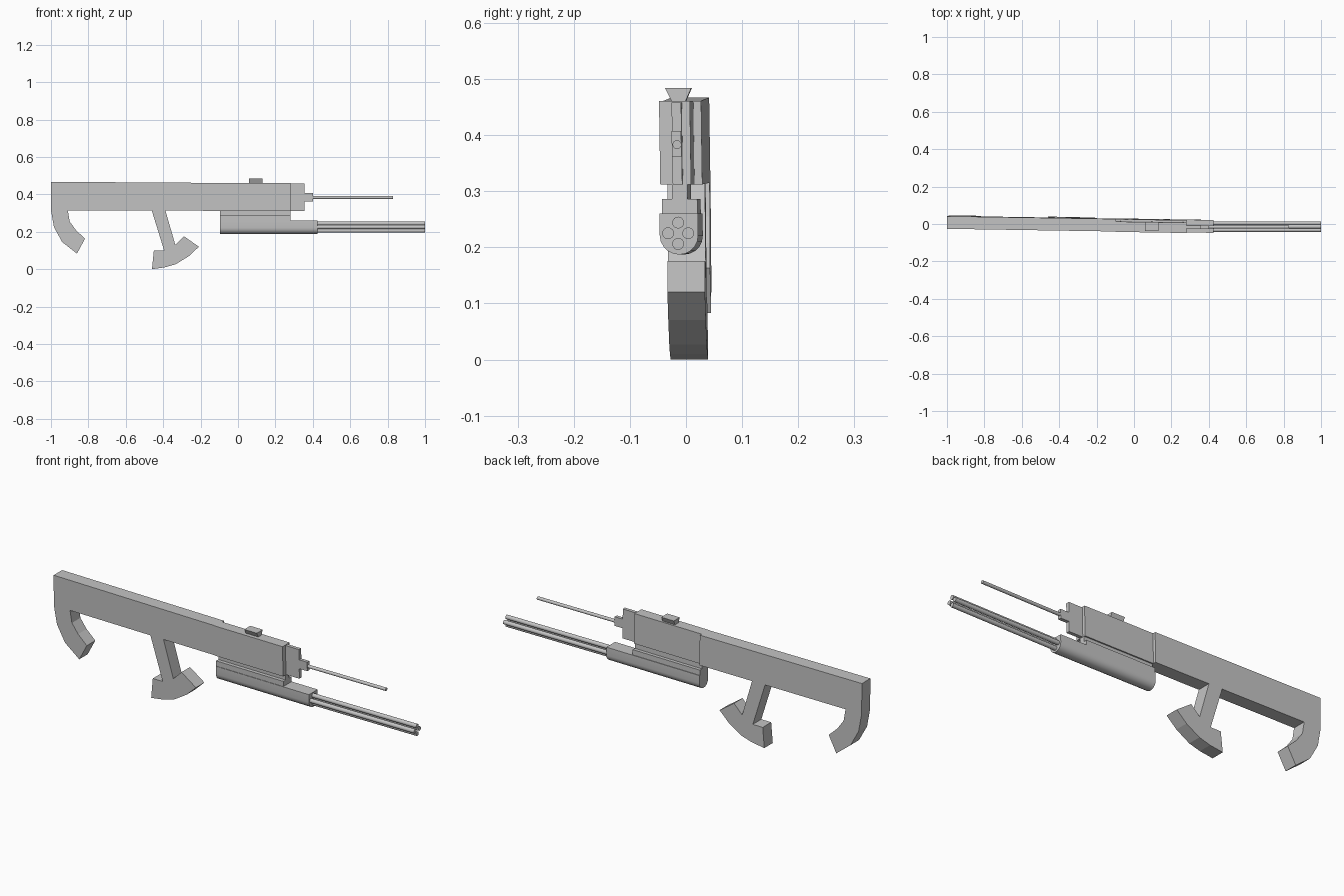
import bpy
import bmesh
import math
from mathutils import Matrix, Vector

cube = bpy.data.objects.get("Cube")
if cube:
    bpy.data.objects.remove(cube, do_unlink=True)

grey = bpy.data.materials.new("plain grey")
grey.use_nodes = True
colour = (0.55, 0.55, 0.55, 1)
grey.diffuse_color = colour
grey.node_tree.nodes["Principled BSDF"].inputs["Base Color"].default_value = colour

# Slight yaw and roll shared by the body parts
PIVOT_Z = 0.385
LEAN = Matrix.Identity(4)
LEAN[1][0] = -0.016
LEAN[1][2] = -0.015
LEAN[1][3] = 0.015 * PIVOT_Z


def finish(bm, name):
    bmesh.ops.recalc_face_normals(bm, faces=bm.faces)
    mesh = bpy.data.meshes.new(name)
    bm.to_mesh(mesh)
    bm.free()
    mesh.materials.append(grey)
    obj = bpy.data.objects.new(name, mesh)
    bpy.context.collection.objects.link(obj)
    return obj


def prism(name, points, start, end, axis="y"):
    """Extrude an (x, z) profile along y, or a (y, z) profile along x."""
    bm = bmesh.new()
    if axis == "y":
        coords = [Vector((a, start, b)) for a, b in points]
        step = Vector((0, end - start, 0))
    else:
        coords = [Vector((start, a, b)) for a, b in points]
        step = Vector((end - start, 0, 0))
    face = bm.faces.new([bm.verts.new(c) for c in coords])
    extruded = bmesh.ops.extrude_face_region(bm, geom=[face], use_keep_orig=True)
    moved = [g for g in extruded["geom"] if isinstance(g, bmesh.types.BMVert)]
    bmesh.ops.translate(bm, verts=moved, vec=step)
    bm.transform(LEAN)
    return finish(bm, name)


def block(name, x0, x1, y0, y1, z0, z1):
    return prism(name, [(x0, z0), (x1, z0), (x1, z1), (x0, z1)], y0, y1)


def rod(name, x0, x1, y, z, radius):
    bm = bmesh.new()
    place = Matrix.Translation(((x0 + x1) / 2, y, z)) @ Matrix.Rotation(math.pi / 2, 4, "Y")
    bmesh.ops.create_cone(bm, cap_ends=True, segments=16, radius1=radius,
                          radius2=radius, depth=x1 - x0, matrix=place)
    smooth(finish(bm, name))


def smooth(obj):
    bpy.ops.object.select_all(action="DESELECT")
    obj.select_set(True)
    bpy.context.view_layer.objects.active = obj
    bpy.ops.object.shade_smooth_by_angle(angle=math.radians(35))


# Stock with its curved rear hook
prism("stock", [
    (-1, 0.467), (-1, 0.315), (-0.984, 0.225), (-0.94, 0.145), (-0.861, 0.083),
    (-0.818, 0.163), (-0.866, 0.208), (-0.9, 0.255), (-0.91, 0.315),
    (-0.095, 0.312), (-0.095, 0.461)], -0.0405, 0.0265)

# Slanted stem with an anchor-shaped foot
prism("grip", [
    (-0.463, 0.32), (-0.39, 0.32), (-0.335, 0.13), (-0.289, 0.176), (-0.209, 0.12),
    (-0.262, 0.07), (-0.332, 0.027), (-0.39, 0.01), (-0.46, 0),
    (-0.45, 0.1), (-0.395, 0.1)], -0.0405, 0.0265)

# Receiver and stepped muzzle
block("receiver", -0.1, 0.28, -0.0425, 0.0125, 0.312, 0.461)
block("muzzle_plate", 0.275, 0.355, -0.019, -0.002, 0.312, 0.458)
block("muzzle_collar", 0.35, 0.4, -0.019, -0.002, 0.362, 0.407)
rod("upper_barrel", 0.39, 0.83, -0.016, 0.383, 0.008)

# Flared sight on top
prism("sight", [(-0.02, 0.455), (0, 0.455), (0.013, 0.484), (-0.034, 0.484)],
      0.06, 0.13, "x")

# Round-bottomed handguard under the receiver
Y0, Y1, LOW, HIGH = -0.0425, 0.026, 0.187, 0.26
mid, half, drop = (Y0 + Y1) / 2, (Y1 - Y0) / 2, 0.034
outline = [(Y1, HIGH), (Y0, HIGH)]
for i in range(11):
    a = math.pi * i / 10
    outline.append((mid - half * math.cos(a), LOW + drop * (1 - math.sin(a))))
smooth(prism("handguard", outline, -0.095, 0.425, "x"))
block("handguard_top", -0.095, 0.28, -0.040, 0.023, 0.255, 0.286)
block("handguard_neck", -0.095, 0.28, -0.022, 0.006, 0.28, 0.318)

# Cluster of four lower barrels
for i in range(4):
    a = math.pi / 2 * i
    rod(f"lower_barrel_{i + 1}", 0.41, 1, -0.014 + 0.018 * math.cos(a),
        0.225 + 0.019 * math.sin(a), 0.0105)
